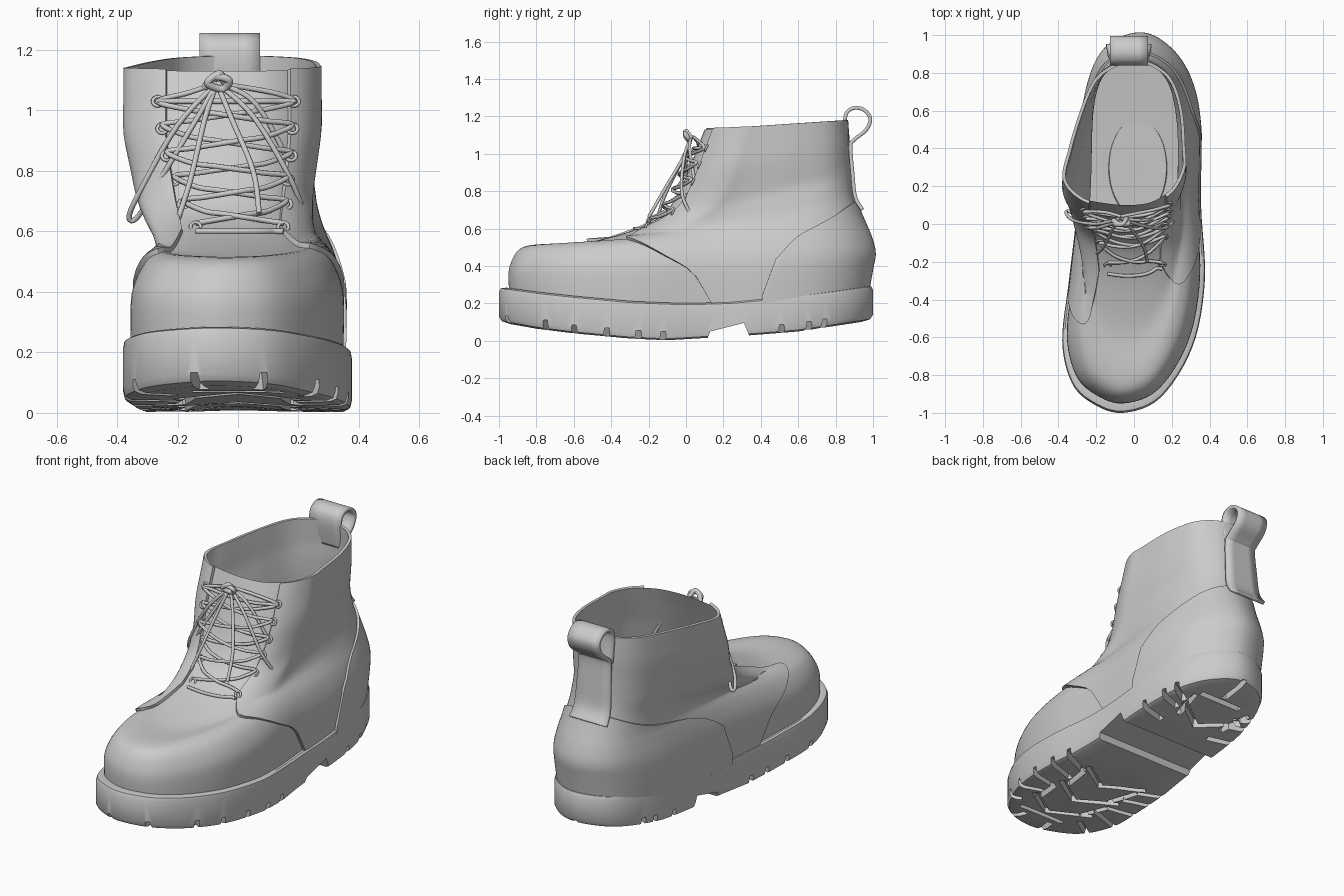
import bpy, math
from mathutils import Vector, Matrix
from mathutils.bvhtree import BVHTree

if "Cube" in bpy.data.objects:
    bpy.data.objects.remove(bpy.data.objects["Cube"])

# outlines: 16 matching points, front -> left -> back -> right
FOOT = [(-.06, -1), (-.22, -.95), (-.33, -.84), (-.38, -.62), (-.345, -.3), (-.3, .1), (-.27, .6), (-.17, .9),
        (.03, 1), (.2, .92), (.31, .75), (.355, .5), (.355, .1), (.375, -.3), (.31, -.65), (.14, -.92)]
COLLAR = [(-.02, .1), (-.15, .11), (-.27, .14), (-.36, .24), (-.33, .4), (-.27, .6), (-.2, .76), (-.1, .84),
          (0, .86), (.1, .84), (.19, .76), (.24, .6), (.255, .4), (.255, .3), (.2, .19), (.1, .12)]
# upper rings: front y,z, back y,z, collar blend, x scale front/back
RINGS = [(-.93, .14, .93, .15, 0, .93, .9), (-.95, .33, .97, .38, 0, .94, .92), (-.935, .42, .985, .47, 0, .9, .9),
         (-.89, .49, .965, .55, .05, .78, .88), (-.8, .515, .94, .61, .15, .65, .88), (-.6, .515, .91, .68, .35, .62, .9),
         (-.42, .55, .885, .75, .6, .66, .94), (-.26, .6, .87, .82, .85, .75, 1), (-.13, .67, .865, .89, 1, .85, 1),
         (-.05, .77, .86, .96, 1, .92, 1), (.01, .9, .86, 1.04, 1, 1, 1), (.06, 1.03, .855, 1.11, 1, 1, 1),
         (.1, 1.13, .85, 1.18, 1, 1, 1)]


def spline(pts, f, closed=False):
    n = len(pts)
    i = math.floor(f) if closed else min(max(int(f), 0), n - 2)
    u = f - i
    a, b, c, d = [Vector(pts[k % n] if closed else pts[min(max(k, 0), n - 1)]) for k in range(i - 1, i + 3)]
    return b + (c - a) * (u / 2) + (a * 2 - b * 5 + c * 4 - d) * (u * u / 2) + (b * 3 - a - c * 3 + d) * (u ** 3 / 2)


def table(pts, y):
    for (a, p), (b, q) in zip(pts, pts[1:]):
        if y <= b:
            return p + (q - p) * (max(y, a) - a) / (b - a)
    return pts[-1][1]


def surf(v, t):
    fy, fz, by, bz, e, sf, sb = spline(RINGS, v)
    f, c = spline(FOOT, t * 16, True), spline(COLLAR, t * 16, True)
    u = ((f.y + 1) / 2) * (1 - e) + ((c.y - .1) / .76) * e
    x = (f.x * (1 - e) + c.x * e) * (sf + (sb - sf) * u)
    return Vector((x, fy + (by - fy) * u, fz + (bz - fz) * u))


def offset_surf(v, t, d):
    h = .01
    n = (surf(v + h, t) - surf(v - h, t)).cross(surf(v, t + h) - surf(v, t - h))
    return surf(v, t) + n.normalized() * d


def finish(ob, angle=40):
    bpy.ops.object.select_all(action='DESELECT')
    ob.select_set(True)
    bpy.context.view_layer.objects.active = ob
    bpy.ops.object.shade_smooth_by_angle(angle=math.radians(angle))
    return ob


def mesh(name, verts, faces, smooth=True):
    me = bpy.data.meshes.new(name)
    me.from_pydata(verts, [], faces)
    ob = bpy.data.objects.new(name, me)
    bpy.context.collection.objects.link(ob)
    return finish(ob) if smooth else ob


def grid(name, rows, wrap=False, caps=False, smooth=True):
    n = len(rows[0])
    faces = [(r * n + c, r * n + n + c, r * n + n + (c + 1) % n, r * n + (c + 1) % n)
             for r in range(len(rows) - 1) for c in range(n if wrap else n - 1)]
    if caps:
        m = (len(rows) - 1) * n
        faces += [tuple(range(n)), tuple(range(m + n - 1, m - 1, -1))]
    return mesh(name, [p for r in rows for p in r], faces, smooth)


def panel(name, t0, t1, lo, hi, d, nv=30, nt=90):
    # overlay leather that follows the upper, with its rim turned down
    rows = []
    for j in [0] + list(range(nv + 1)) + [nv]:
        rows.append([])
        edge = len(rows) in (1, nv + 3)
        for k, i in enumerate([0] + list(range(nt + 1)) + [nt]):
            s = i / nt
            v = lo(s) + (hi(s) - lo(s)) * j / nv
            rows[-1].append(offset_surf(v, t0 + (t1 - t0) * s, 0 if edge or k in (0, nt + 2) else d))
    return grid(name, rows)


# upper with tongue, quarters, heel counter
N = 96
upper = grid("upper", [[surf(v / 4, i / N) for i in range(N)] for v in range(49)], wrap=True)
quarters = panel("quarters", .105, .9, lambda s: .2 + 6.6 * (1 - min(1, min(s, 1 - s) / .2)), lambda s: 12, .017)
panel("heel_counter", .3, .7, lambda s: .2, lambda s: .5 + 5.4 * math.sin(math.pi * s) ** .55, .03, 20, 50)

# sole
TOP = [(-1, .29), (-.8, .262), (-.6, .24), (-.3, .212), (0, .2), (.25, .208), (.5, .232), (.75, .265), (1, .3)]
BOT = [(-1, .1), (-.8, .065), (-.6, .04), (-.3, .012), (-.1, .003), (.1, .015), (.35, .03), (.6, .05), (1, .11)]


def outline(s, zf, n=N):
    pts = [spline(FOOT, 16 * i / n, True) * s for i in range(n)]
    return [Vector((p.x, p.y, zf(p.y))) for p in pts]


levels = [(.02, 0, 0), (.5, 0, 0), (.94, 0, 0), (.985, 0, .008), (1, 0, .03), (1, 1, -.03), (.99, 1, -.008),
          (.96, 1, 0), (.5, 1, 0), (.02, 1, 0)]
sole = grid("sole", [outline(s, lambda y: table(TOP if m else BOT, y) + dz) for s, m, dz in levels],
            wrap=True, caps=True, smooth=False)

# tread cutters: arch gap plus (x, y, degrees, length) grooves
cv, cf = [], []


def prism(bottom, top):
    b = len(cv)
    cv.extend(bottom + top)
    cf.extend([tuple(b + k for k in q) for q in
               [(3, 2, 1, 0), (4, 5, 6, 7), (0, 1, 5, 4), (1, 2, 6, 5), (2, 3, 7, 6), (3, 0, 4, 7)]])


prism([Vector(p) for p in [(-.6, .09, -.05), (.6, .09, -.05), (.6, .37, -.05), (-.6, .37, -.05)]],
      [Vector(p) for p in [(-.6, .13, .05), (.6, .13, .05), (.6, .31, .095), (-.6, .31, .095)]])
grooves = []
for sx in (-1, 1):
    grooves += [(sx * .33, y, sx * a, .3) for y, a in [(-.8, -35), (-.6, -20), (-.43, 12), (-.27, 20), (-.14, 25)]]
    grooves += [(sx * .28 + .03, y, sx * a, .24) for y, a in [(.5, 15), (.65, 20), (.74, 30)]]
    grooves += [(sx * .1, y, sx * 35, .26) for y in (-.68, -.45, -.22, .6)]
    grooves += [(sx * .17, y, 90 - sx * 12, .2) for y in (-.56, -.3, .66)]
grooves += [(-.13, -.93, 75, .16), (.08, -.93, 100, .16), (0, -.8, 0, .3), (.03, .9, 90, .18), (.03, .78, 0, .28)]
for x, y, a, ln in grooves:
    z = table(BOT, y)
    M = Matrix.Translation((x, y, z)) @ Matrix.Rotation(math.radians(a), 4, 'Z')
    q = [(-1, -1), (1, -1), (1, 1), (-1, 1)]
    prism([M @ Vector((i * ln / 2, j * .026, -.08)) for i, j in q],
          [M @ Vector((i * ln / 2, j * .012, .045)) for i, j in q])
cutter = mesh("tread_cutter", cv, cf, False)
cutter.hide_render = True
mod = sole.modifiers.new("tread", 'BOOLEAN')
mod.operation, mod.solver, mod.object, mod.use_self = 'DIFFERENCE', 'EXACT', cutter, True
bpy.context.view_layer.objects.active = sole
bpy.ops.object.modifier_apply(modifier=mod.name)
bpy.data.objects.remove(cutter)
finish(sole, 35)

# insole and heel pad
grid("insole", [outline(s, lambda y: table(TOP, y) + .03) for s in (.02, .5, .9)], wrap=True)
pad = [[Vector((.02 + .16 * s * math.cos(a), .3 + .27 * s * math.sin(a), h + .045 + .05 * .27 * s * math.sin(a)))
        for a in [2 * math.pi * i / 40 for i in range(40)]] for s, h in [(.02, .21), (.95, .21), (1, .18)]]
grid("heel_pad", pad, wrap=True)

# pull loop at the back
path = [(.945, .7), (.905, .77), (.89, .9), (.88, 1.04), (.9, 1.075), (.965, 1.13), (.985, 1.19), (.95, 1.235),
        (.9, 1.245), (.86, 1.22), (.85, 1.16), (.865, 1.04)]
rows = []
for i in range(67):
    y, z = spline(path, i / 6)
    w = .1 + .02 * max(0, 1 - i / 18)
    rows.append([Vector((-.027 + k * w, y, z)) for k in (-1, -.5, 0, .5, 1)])
loop = grid("pull_loop", rows)
sol = loop.modifiers.new("thickness", 'SOLIDIFY')
sol.thickness, sol.offset = .02, 0

# laces
dg = bpy.context.evaluated_depsgraph_get()
trees = [BVHTree.FromObject(o, dg) for o in (upper, quarters)]


def on_front(x, z, d=.015):
    hits = [t.ray_cast(Vector((x, -2, z)), Vector((0, 1, 0)))[0] for t in trees]
    return Vector((x, min([h.y for h in hits if h] or [.1]) - d, z))


def cord(name, pts, r=.009):
    cu = bpy.data.curves.new(name, 'CURVE')
    cu.dimensions, cu.bevel_depth, cu.bevel_resolution, cu.use_fill_caps = '3D', r, 2, True
    sp = cu.splines.new('POLY')
    smooth = [spline(pts, i / 6) for i in range((len(pts) - 1) * 6 + 1)]
    sp.points.add(len(smooth) - 1)
    for p, c in zip(sp.points, smooth):
        p.co = (*c, 1)
    ob = bpy.data.objects.new(name, cu)
    bpy.context.collection.objects.link(ob)


eyes = [(-.14, .15, .615), (-.18, .16, .69), (-.21, .165, .77), (-.235, .175, .85), (-.25, .18, .94), (-.265, .185, 1.03)]
for first in (0, 1):
    pts = []
    for i in range(5):
        s = (i + first) % 2
        a, b = (eyes[i][s], eyes[i][2] + .012), (eyes[i + 1][1 - s], eyes[i + 1][2] - .012)
        for k in range(5):
            u = k / 5
            x = a[0] + (b[0] - a[0]) * u
            pts.append(on_front(x, a[1] + (b[1] - a[1]) * u, .015 + .02 * math.sin(math.pi * u) + .008 * first))
    s = (5 + first) % 2
    pts += [on_front(eyes[5][s], 1.03), on_front(eyes[5][s] * .6, 1.06, .02), Vector((-.07, .04, 1.09))]
    cord(f"lace_cross_{first}", pts)
cord("lace_bottom", [on_front(-.14 + .029 * k, .6, .015) for k in range(11)])
cord("lace_top", [on_front(-.265 + .045 * k, 1.03, .02) for k in range(11)])
for i, (l, r, z) in enumerate(eyes):
    for x in (l, r):
        bpy.ops.mesh.primitive_torus_add(major_radius=.017, minor_radius=.006, major_segments=16, minor_segments=6,
                                         location=on_front(x, z, .004), rotation=(math.radians(65), 0, 0))
        bpy.context.object.name = f"eyelet_{i}"
        finish(bpy.context.object, 80)

# bow
K = (-.07, .03, 1.09)
cord("bow_loop_left", [K, (-.2, 0, .95), (-.32, .02, .74), (-.36, .06, .65), (-.33, .06, .65), (-.24, -.02, .8), (-.12, 0, 1.0), K])
cord("bow_loop_right", [K, (.05, -.01, .98), (.17, -.02, .78), (.23, .06, .63), (.22, .1, .64), (.19, .06, .78), (.06, .02, 1.02), K])
cord("bow_tail_left", [K, (-.11, -.02, .97), (-.16, -.12, .76), (-.22, -.17, .58)])
cord("bow_tail_right", [K, (-.02, -.02, .97), (.05, -.12, .8), (.07, -.2, .66)])
cord("bow_knot", [(-.11, .02, 1.075), (-.08, .0, 1.11), (-.03, .0, 1.1), (-.05, .02, 1.07), (-.1, .0, 1.09), (-.06, .0, 1.12), (-.04, .03, 1.08)], .013)
